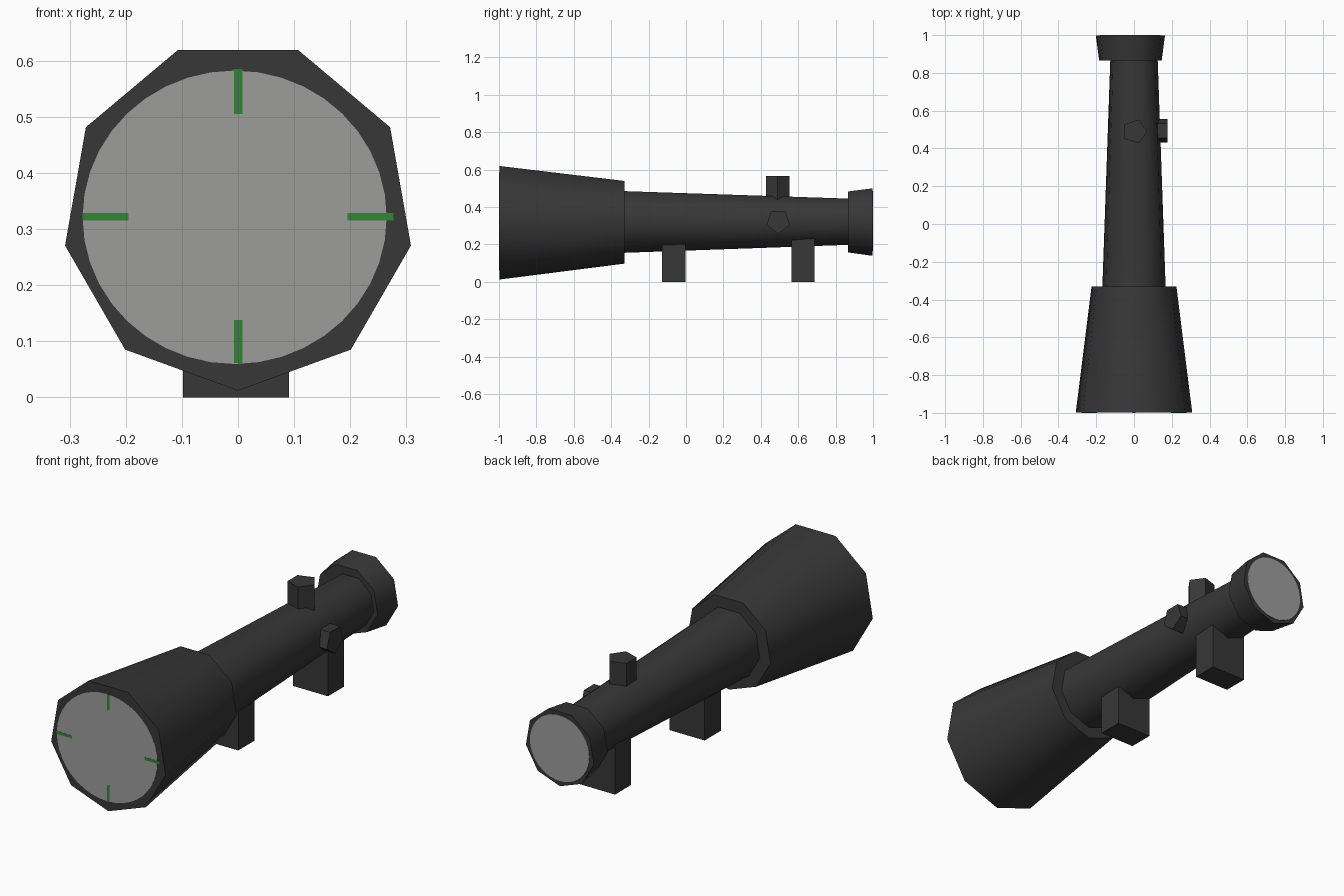
import bpy, bmesh, math
from mathutils import Vector, Matrix

if "Cube" in bpy.data.objects:
    bpy.data.objects.remove(bpy.data.objects["Cube"])


def material(name, rgb):
    m = bpy.data.materials.new(name)
    m.diffuse_color = (*rgb, 1)
    m.use_nodes = True
    m.node_tree.nodes["Principled BSDF"].inputs["Base Color"].default_value = m.diffuse_color
    return m


BLACK = material("matte black", (0.038, 0.038, 0.038))
GLASS = material("grey glass", (0.335, 0.34, 0.33))
GREEN = material("reticle green", (0.036, 0.22, 0.038))
AXIS_Z = 0.325


def finish(name, bm, mat):
    bmesh.ops.recalc_face_normals(bm, faces=bm.faces)
    me = bpy.data.meshes.new(name)
    bm.to_mesh(me)
    bm.free()
    me.materials.append(mat)
    for p in me.polygons:
        p.use_smooth = True
    me.set_sharp_from_angle(angle=math.radians(45))
    ob = bpy.data.objects.new(name, me)
    bpy.context.collection.objects.link(ob)
    return ob


def prism(name, start, end, u, v, r1, r2, sides, mat, squash=1.0):
    """Tapered prism from start to end; first corner points along u."""
    bm = bmesh.new()
    u, v = Vector(u), Vector(v)
    rings = []
    for c, r in ((start, r1), (end, r2)):
        ring = []
        for i in range(sides):
            a = math.tau * i / sides
            ring.append(bm.verts.new(Vector(c) + u * r * squash * math.cos(a) + v * r * math.sin(a)))
        rings.append(ring)
    a, b = rings
    bm.faces.new(a)
    bm.faces.new(b)
    for i in range(sides):
        j = (i + 1) % sides
        bm.faces.new((a[i], a[j], b[j], b[i]))
    return finish(name, bm, mat)


def box(name, lo, hi, mat):
    lo, hi = Vector(lo), Vector(hi)
    bm = bmesh.new()
    size = hi - lo
    bmesh.ops.create_cube(bm, size=1, matrix=Matrix.Translation((lo + hi) / 2) @ Matrix.Diagonal((*size, 1)))
    return finish(name, bm, mat)


DOWN, X, Y = (0, 0, -1), (1, 0, 0), (0, 1, 0)


def tube(name, x, y1, y2, r1, r2, sides=9, mat=BLACK, z=AXIS_Z, squash=1.0):
    return prism(name, (x, y1, z), (x, y2, z), DOWN, X, r1, r2, sides, mat, squash)


# Nine-sided barrel sections
tube("objective_bell", 0, -0.998, -0.33, 0.313, 0.228)
tube("main_tube", 0, -0.36, 0.88, 0.171, 0.127)
tube("eyepiece", -0.019, 0.866, 0.998, 0.168, 0.186)

# Lenses as thin discs on both ends
tube("front_lens", -0.006, -0.9992, -0.99, 0.271, 0.271, 40, GLASS, 0.321, 0.965)
tube("rear_lens", -0.019, 0.99, 1.0, 0.16, 0.16, 40, GLASS)

# Reticle posts on the front lens
for side, x1, x2 in (("left", -0.277, -0.195), ("right", 0.195, 0.277)):
    box("reticle_" + side, (x1, -1.0, 0.315), (x2, -0.995, 0.329), GREEN)
for side, z1, z2 in (("bottom", 0.061, 0.138), ("top", 0.505, 0.585)):
    box("reticle_" + side, (-0.007, -1.0, z1), (0.008, -0.995, z2), GREEN)

# Five-sided adjustment knobs
prism("top_knob", (0.004, 0.49, 0.40), (0.004, 0.49, 0.566), X, Y, 0.066, 0.066, 5, BLACK)
prism("side_knob", (0.08, 0.493, 0.323), (0.178, 0.493, 0.323), DOWN, Y, 0.066, 0.066, 5, BLACK)

# Mounting blocks
for name, y1, y2 in (("front_mount", -0.128, -0.004), ("rear_mount", 0.563, 0.686)):
    box(name, (-0.098, y1, 0), (0.091, y2, 0.26), BLACK)
